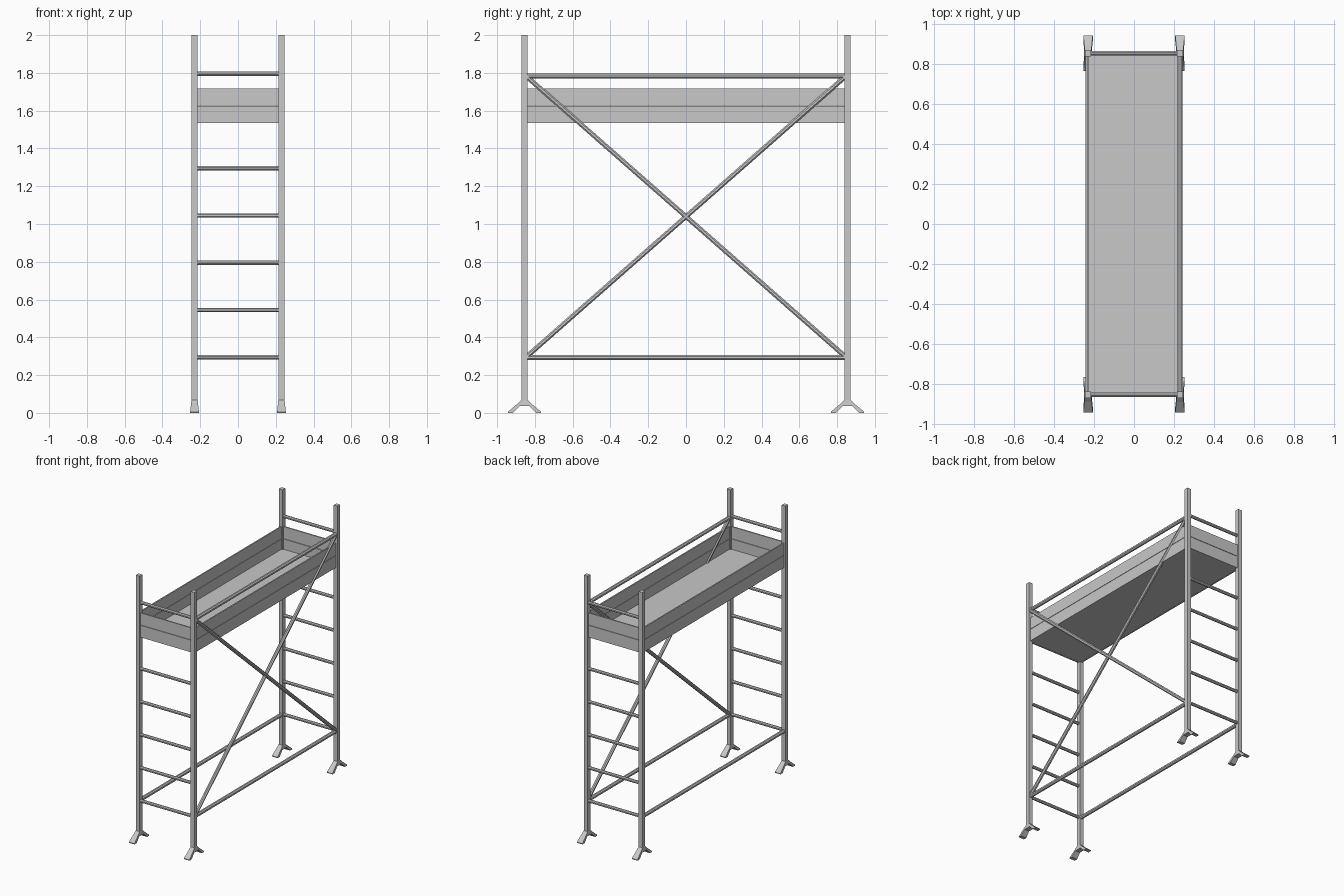
import bpy, bmesh, math
from mathutils import Vector

cube = bpy.data.objects.get("Cube")
if cube:
    bpy.data.objects.remove(cube, do_unlink=True)

PX, PY = 0.23, 0.855      # post centres
HALF = 0.016              # half a post's width
SIDES = (-1, 1)

metal = bpy.data.materials.new("light grey metal")
metal.use_nodes = True
GREY = (0.58, 0.58, 0.58, 1)
metal.diffuse_color = GREY
metal.node_tree.nodes["Principled BSDF"].inputs["Base Color"].default_value = GREY


def finish(name, bm):
    bmesh.ops.recalc_face_normals(bm, faces=bm.faces)
    mesh = bpy.data.meshes.new(name)
    bm.to_mesh(mesh)
    bm.free()
    mesh.materials.append(metal)
    ob = bpy.data.objects.new(name, mesh)
    bpy.context.collection.objects.link(ob)
    return ob


def box(name, centre, size):
    bm = bmesh.new()
    bmesh.ops.create_cube(bm, size=1)
    for v in bm.verts:
        v.co = Vector(c * s for c, s in zip(v.co, size)) + Vector(centre)
    return finish(name, bm)


def tube(name, a, b, radius):
    # Eight-sided bar between two points, with flats facing up and sideways
    a, b = Vector(a), Vector(b)
    d = (b - a).normalized()
    u = d.cross(Vector((0, 0, 1))).normalized()
    w = u.cross(d)
    bm = bmesh.new()
    rings = []
    for p in (a, b):
        ring = []
        for i in range(8):
            t = math.pi * (i + 0.5) / 4
            ring.append(bm.verts.new(p + radius * (u * math.cos(t) + w * math.sin(t))))
        rings.append(ring)
        bm.faces.new(ring)
    for i in range(8):
        j = (i + 1) % 8
        bm.faces.new((rings[0][i], rings[0][j], rings[1][j], rings[1][i]))
    return finish(name, bm)


def foot(name, x, y):
    # Splayed arch profile, flaring wider towards the ground
    half = [(0.017, 0.068), (0.035, 0.05), (0.088, 0.006), (0.088, 0),
            (0.062, 0), (0.026, 0.036)]
    profile = half + [(-py, z) for py, z in reversed(half)]
    bm = bmesh.new()
    rings = [[bm.verts.new((x + s * (0.024 - 0.11 * z), y + py, z)) for py, z in profile]
             for s in SIDES]
    n = len(profile)
    for i in range(n):
        j = (i + 1) % n
        bm.faces.new((rings[0][i], rings[0][j], rings[1][j], rings[1][i]))
    # Side walls as strips between the mirrored halves
    for ring in rings:
        bm.faces.new((ring[0], ring[5], ring[6], ring[11]))
        bm.faces.new((ring[0], ring[1], ring[4], ring[5]))
        bm.faces.new(ring[1:5])
        bm.faces.new((ring[11], ring[10], ring[7], ring[6]))
        bm.faces.new(ring[7:11])
    return finish(name, bm)


# Corner posts and feet
for sx in SIDES:
    for sy in SIDES:
        tag = ("left" if sx > 0 else "right") + "_" + ("back" if sy > 0 else "front")
        box("post_" + tag, (sx * PX, sy * PY, 1.03), (2 * HALF, 2 * HALF, 1.94))
        foot("foot_" + tag, sx * PX, sy * PY)

# Ladder rungs; one step is taken by the platform
for sy in SIDES:
    end = "back" if sy > 0 else "front"
    for k in (0, 1, 2, 3, 4, 6):
        z = 0.295 + 0.25 * k
        tube(f"rung_{end}_{k + 1}", (-PX, sy * PY, z), (PX, sy * PY, z), 0.012)

# Long rails low on both sides
for sx in SIDES:
    side = "left" if sx > 0 else "right"
    tube("lower_rail_" + side, (sx * PX, -PY, 0.293), (sx * PX, PY, 0.293), 0.0145)

# Guard rail and crossed braces on one side only
tube("guard_rail", (PX, -PY, 1.784), (PX, PY, 1.784), 0.0145)
for s in SIDES:
    tube("cross_brace_" + ("up" if s > 0 else "down"),
         (PX, -s * 0.845, 0.297), (PX, s * 0.845, 1.782), 0.0135)

# Platform floor
box("platform_floor", (0, 0, 1.541), (0.464, 1.704, 0.012))

# Two stacked toe boards on every side
for row, z in (("lower", 1.579), ("upper", 1.673)):
    for s in SIDES:
        box(f"{row}_board_" + ("left" if s > 0 else "right"),
            (s * PX, 0, z), (0.01, 2 * (PY - HALF), 0.091))
        box(f"{row}_board_" + ("back" if s > 0 else "front"),
            (0, s * PY, z), (2 * (PX - HALF), 0.01, 0.091))
